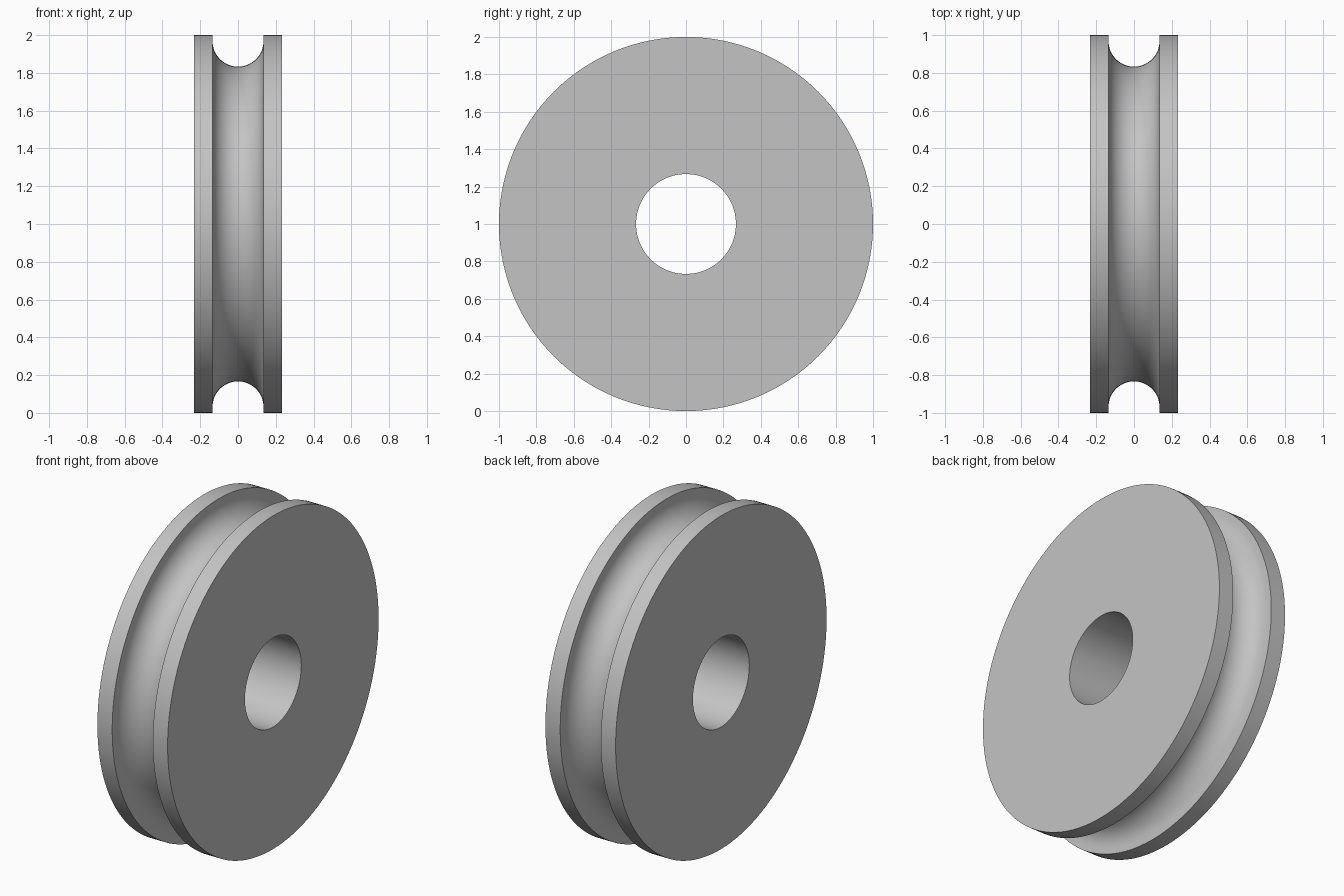
import bpy, bmesh
from math import pi, sin, cos, tau, radians

cube = bpy.data.objects.get("Cube")
if cube:
    bpy.data.objects.remove(cube, do_unlink=True)

SEGMENTS = 128
ARC_STEPS = 24
OUTER, BORE = 1.0, 0.267
HALF_WIDTH, GROOVE = 0.233, 0.135
GROOVE_CENTRE = 0.968

# Plain grey metal
metal = bpy.data.materials.new("grey_metal")
metal.use_nodes = True
colour = (0.55, 0.55, 0.55, 1)
metal.diffuse_color = colour
metal.node_tree.nodes["Principled BSDF"].inputs["Base Color"].default_value = colour

# Closed cross-section as (x, radius): bore, flanges, round-bottomed groove
profile = [(HALF_WIDTH, BORE), (-HALF_WIDTH, BORE), (-HALF_WIDTH, OUTER), (-GROOVE, OUTER)]
for i in range(ARC_STEPS + 1):
    a = pi * i / ARC_STEPS
    profile.append((-GROOVE * cos(a), GROOVE_CENTRE - GROOVE * sin(a)))
profile += [(GROOVE, OUTER), (HALF_WIDTH, OUTER)]

# Revolve the cross-section about the x axis
bm = bmesh.new()
rings = []
for s in range(SEGMENTS):
    t = tau * s / SEGMENTS
    rings.append([bm.verts.new((x, r * cos(t), 1 + r * sin(t))) for x, r in profile])
n = len(profile)
for s in range(SEGMENTS):
    a, b = rings[s], rings[(s + 1) % SEGMENTS]
    for i in range(n):
        j = (i + 1) % n
        bm.faces.new((a[i], a[j], b[j], b[i]))
bmesh.ops.recalc_face_normals(bm, faces=bm.faces)

mesh = bpy.data.meshes.new("pulley_wheel")
bm.to_mesh(mesh)
bm.free()
mesh.materials.append(metal)
wheel = bpy.data.objects.new("pulley_wheel", mesh)
bpy.context.collection.objects.link(wheel)

# Smooth curved surfaces with crisp rims
bpy.ops.object.select_all(action="DESELECT")
wheel.select_set(True)
bpy.context.view_layer.objects.active = wheel
bpy.ops.object.shade_smooth_by_angle(angle=radians(30))
